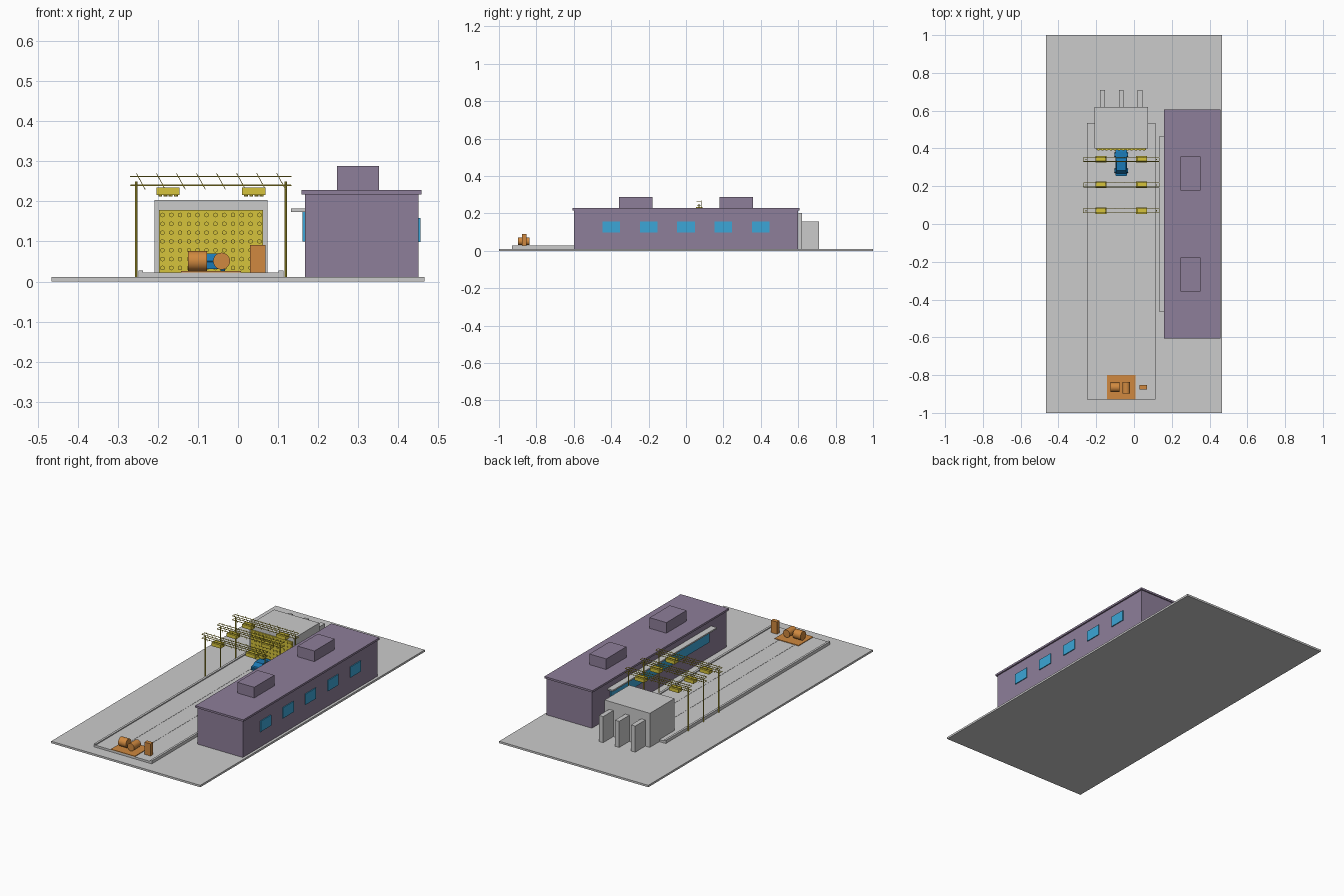
import bpy, bmesh, math
from mathutils import Vector

if "Cube" in bpy.data.objects:
    bpy.data.objects.remove(bpy.data.objects["Cube"])


def material(name, rgb):
    m = bpy.data.materials.new(name)
    m.diffuse_color = (*rgb, 1)
    m.use_nodes = True
    m.node_tree.nodes["Principled BSDF"].inputs["Base Color"].default_value = m.diffuse_color
    return m


PURPLE = material("wall_purple", (0.27, 0.21, 0.32))
YELLOW = material("signal_yellow", (0.67, 0.55, 0.045))
ORANGE = material("machine_orange", (0.63, 0.25, 0.05))
BLUE = material("car_blue", (0.01, 0.19, 0.46))
GLASS = material("window_glass", (0.045, 0.38, 0.68))
CX = -0.0675  # centre line of the test track


def finish(name, bm, mat=None):
    bmesh.ops.recalc_face_normals(bm, faces=bm.faces)
    me = bpy.data.meshes.new(name)
    bm.to_mesh(me)
    bm.free()
    ob = bpy.data.objects.new(name, me)
    bpy.context.collection.objects.link(ob)
    if mat:
        me.materials.append(mat)
    return ob


def add_box(bm, x0, x1, y0, y1, z0, z1):
    vs = bmesh.ops.create_cube(bm, size=1)["verts"]
    for v in vs:
        v.co = Vector((x1 if v.co.x > 0 else x0, y1 if v.co.y > 0 else y0, z1 if v.co.z > 0 else z0))


def boxes(name, items, mat=None):
    bm = bmesh.new()
    for it in items:
        add_box(bm, *it)
    return finish(name, bm, mat)


def add_bar(bm, a, b, r, n=8):
    a, b = Vector(a), Vector(b)
    d = b - a
    vs = bmesh.ops.create_cone(bm, cap_ends=True, segments=n, radius1=r, radius2=r, depth=d.length)["verts"]
    q = Vector((0, 0, 1)).rotation_difference(d.normalized())
    for v in vs:
        v.co = q @ v.co + (a + b) / 2


def smooth(ob):
    for p in ob.data.polygons:
        p.use_smooth = True
    bpy.ops.object.select_all(action='DESELECT')
    ob.select_set(True)
    bpy.context.view_layer.objects.active = ob
    bpy.ops.object.shade_smooth_by_angle(angle=math.radians(35))


def bars(name, items, mat=None, n=8):
    bm = bmesh.new()
    for a, b, r in items:
        add_bar(bm, a, b, r, n)
    ob = finish(name, bm, mat)
    smooth(ob)
    return ob


# Site slab and test track
boxes("site_slab", [(-0.465, 0.465, -1, 1, 0, 0.011)])
boxes("track_bed", [(CX - 0.17, CX + 0.17, -0.93, 0.535, 0.01, 0.0225)])
boxes("track_curbs", [(CX + s * 0.175 - 0.006, CX + s * 0.175 + 0.006, -0.93, 0.535, 0.01, 0.028) for s in (-1, 1)])
boxes("guide_strips", [(CX + s * 0.05 - 0.002, CX + s * 0.05 + 0.002, -0.80, 0.4, 0.022, 0.0235) for s in (-1, 1)])

# Barrier block with rear buttresses
boxes("barrier_block", [(CX - 0.141, CX + 0.141, 0.4, 0.62, 0.01, 0.203)])
boxes("barrier_buttresses", [(CX + o - 0.013, CX + o + 0.013, 0.61, 0.71, 0.01, 0.158) for o in (-0.1, 0, 0.1)])
boxes("impact_panel", [(CX - 0.13, CX + 0.13, 0.393, 0.402, 0.022, 0.178)], YELLOW)
bm = bmesh.new()
for i in range(12):
    for j in range(7):
        x, z = CX - 0.121 + i * 0.022, 0.034 + j * 0.022
        add_bar(bm, (x, 0.389, z), (x, 0.394, z), 0.006, 6)
finish("impact_panel_cells", bm, YELLOW)


# Test car, nose against the barrier: side profiles extruded across
def profile(name, pts, half, mat, taper=1.0, waist=0):
    bm = bmesh.new()
    rows = []
    for s in (-1, 1):
        rows.append([bm.verts.new((CX + s * half * (taper if z > waist else 1), y, z)) for y, z in pts])
    n = len(pts)
    for r in rows:
        bm.faces.new(r)
    for i in range(n):
        bm.faces.new((rows[0][i], rows[0][(i + 1) % n], rows[1][(i + 1) % n], rows[1][i]))
    return finish(name, bm, mat)


profile("car_body", [(0.257, 0.031), (0.392, 0.031), (0.392, 0.044), (0.385, 0.048), (0.348, 0.051),
                     (0.27, 0.052), (0.257, 0.049)], 0.031, BLUE)
profile("car_cabin", [(0.266, 0.051), (0.350, 0.050), (0.328, 0.070), (0.282, 0.070)], 0.029, BLUE, 0.85, 0.06)
bars("car_wheels", [((CX + s * 0.024, y, 0.034), (CX + s * 0.035, y, 0.034), 0.0115)
                    for s in (-1, 1) for y in (0.282, 0.366)], BLUE, 20)
boxes("car_bumpers", [(CX - 0.028, CX + 0.028, y, y + 0.005, 0.034, 0.041) for y in (0.254, 0.390)], BLUE)

# Lighting gantries: posts, box truss and lamp heads
for k, y in enumerate((0.07, 0.207, 0.342)):
    bars(f"gantry_posts_{k + 1}", [((CX + s * 0.1865, y, 0.01), (CX + s * 0.1865, y, 0.25), 0.0035)
                                   for s in (-1, 1)], YELLOW)
    truss = [((CX - 0.2, y + s * 0.011, z), (CX + 0.2, y + s * 0.011, z), 0.0018)
             for s in (-1, 1) for z in (0.240, 0.262)]
    for i in range(8):
        x = CX - 0.175 + i * 0.05
        d = 0.011
        for s in (-1, 1):
            truss.append(((x - d, y + s * 0.011, 0.270), (x + d, y + s * 0.011, 0.230), 0.001))
    for x in (CX - 0.2, CX - 0.085, CX + 0.085, CX + 0.2):
        for z in (0.240, 0.262):
            truss.append(((x, y - 0.011, z), (x, y + 0.011, z), 0.0015))
    bars(f"gantry_truss_{k + 1}", truss, YELLOW, 6)
    boxes(f"lamp_heads_{k + 1}", [(CX + s * 0.107 - 0.029, CX + s * 0.107 + 0.029, y - 0.017, y + 0.017, 0.216, 0.235)
                                  for s in (-1, 1)], YELLOW)
    bars(f"lamp_lenses_{k + 1}", [((CX + s * 0.107 + (i - 1.5) * 0.013, y, 0.212),
                                   (CX + s * 0.107 + (i - 1.5) * 0.013, y, 0.217), 0.005)
                                  for s in (-1, 1) for i in range(4)], YELLOW, 10)

# Towing winch and its control cabinet
boxes("winch_base", [(CX - 0.075, CX + 0.075, -0.93, -0.80, 0.02, 0.026)], ORANGE)
bars("winch_drum", [((-0.125, -0.865, 0.051), (-0.077, -0.865, 0.051), 0.025)], ORANGE, 28)
bars("winch_motor", [((-0.041, -0.897, 0.051), (-0.041, -0.836, 0.051), 0.021)], ORANGE, 28)
boxes("control_cabinet", [(0.03, 0.068, -0.876, -0.853, 0.02, 0.091)], ORANGE)

# Observation building
boxes("building_walls", [(0.167, 0.45, -0.6, 0.6, 0.01, 0.218)], PURPLE)
boxes("roof_slab", [(0.158, 0.458, -0.607, 0.607, 0.217, 0.228)], PURPLE)
boxes("roof_units", [(0.247, 0.352, y - 0.09, y + 0.09, 0.226, 0.288) for y in (-0.268, 0.268)], PURPLE)
boxes("outer_windows", [(0.448, 0.455, y - 0.047, y + 0.047, 0.098, 0.158)
                        for y in (-0.4, -0.2, 0, 0.2, 0.4)], GLASS)
boxes("viewing_window", [(0.161, 0.169, -0.44, 0.44, 0.1, 0.174)], GLASS)
boxes("viewing_canopy", [(0.132, 0.169, -0.463, 0.463, 0.174, 0.182)])
